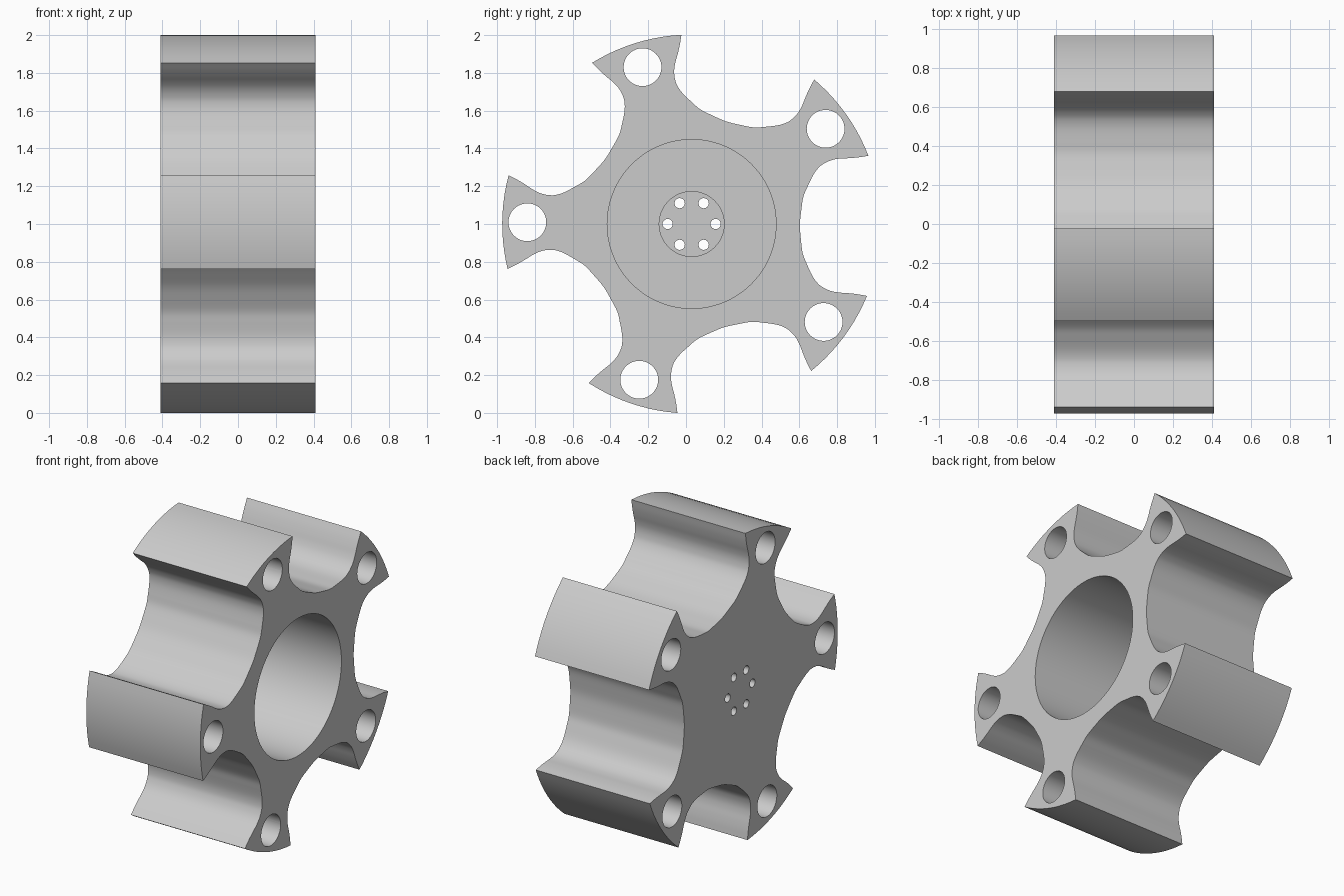
import bpy, bmesh
from math import radians, sin, cos, pi
from mathutils import Vector

default = bpy.data.objects.get("Cube")
if default:
    bpy.data.objects.remove(default, do_unlink=True)

CY, CZ = 0.03, 1.0        # hub axis, running along x
HALF = 0.41               # half the wheel width
ARMS = 5
FIRST_ARM = 35.4          # degrees
STEP = 360 / ARMS
FLOOR, RECESS = -0.29, -0.35

grey = bpy.data.materials.new("light grey")
grey.use_nodes = True
grey.diffuse_color = (0.6, 0.6, 0.6, 1)
grey.node_tree.nodes["Principled BSDF"].inputs["Base Color"].default_value = (0.6, 0.6, 0.6, 1)


def point(angle, radius, x=0.0):
    a = radians(angle)
    return Vector((x, CY + radius * cos(a), CZ + radius * sin(a)))


def prism(name, outline, x0, x1):
    """Extrude an outline in the yz plane from x0 to x1."""
    bm = bmesh.new()
    face = bm.faces.new([bm.verts.new((x0, p.y, p.z)) for p in outline])
    made = bmesh.ops.extrude_face_region(bm, geom=[face])["geom"]
    bmesh.ops.translate(bm, vec=(x1 - x0, 0, 0),
                        verts=[v for v in made if isinstance(v, bmesh.types.BMVert)])
    bmesh.ops.recalc_face_normals(bm, faces=bm.faces)
    mesh = bpy.data.meshes.new(name)
    bm.to_mesh(mesh)
    bm.free()
    obj = bpy.data.objects.new(name, mesh)
    bpy.context.collection.objects.link(obj)
    mesh.materials.append(grey)
    return obj


def cylinder(name, centre, radius, x0, x1, sides):
    ring = [centre + Vector((0, radius * cos(2 * pi * i / sides), radius * sin(2 * pi * i / sides)))
            for i in range(sides)]
    return prism(name, ring, x0, x1)


def smooth_path(pts, steps=4):
    """Catmull-Rom curve through (angle, radius) points."""
    pts = [Vector(p) for p in pts]
    ext = [2 * pts[0] - pts[1]] + pts + [2 * pts[-1] - pts[-2]]
    out = []
    for a, b, c, d in zip(ext, ext[1:], ext[2:], ext[3:]):
        for i in range(steps):
            t = i / steps
            out.append(0.5 * (2 * b + (c - a) * t + (2 * a - 5 * b + 4 * c - d) * t ** 2
                              + (3 * b - a - 3 * c + d) * t ** 3))
    return out + [pts[-1]]


# Half of a valley between two arms: degrees from its middle, and radius
half = [(0, .573), (7, .583), (14, .607), (18.5, .645), (22.5, .693), (24.6, .738),
        (25.2, .778), (25.1, .818), (24.4, .858), (23.3, .903), (22.4, .95), (21.7, 1.003)]
valley = smooth_path([(-a, r) for a, r in half[:0:-1]] + half)

# Star outline: each valley followed by the rounded tip of an arm
outline = []
tip_start, tip_r = half[-1]
tip_span = STEP - 2 * tip_start
for k in range(ARMS):
    mid = FIRST_ARM + STEP * (k - 0.5)
    outline += [point(mid + a, r) for a, r in valley]
    outline += [point(mid + tip_start + tip_span * i / 10, tip_r) for i in range(1, 10)]
wheel = prism("star_wheel", outline, -HALF, HALF)

# Bore, shallow recess in its floor, arm holes and hub bolt holes
hub = point(0, 0)
cutters = [cylinder("bore_cutter", hub, 0.447, FLOOR, 0.6, 96),
           cylinder("recess_cutter", hub, 0.172, RECESS, 0, 64)]
for k in range(ARMS):
    cutters.append(cylinder("arm_hole_cutter", point(FIRST_ARM + STEP * k, 0.87), 0.1, -0.6, 0.6, 48))
for k in range(6):
    cutters.append(cylinder("bolt_hole_cutter", point(60 * k, 0.127), 0.027, -0.6, 0, 24))

bpy.ops.object.select_all(action='DESELECT')
wheel.select_set(True)
bpy.context.view_layer.objects.active = wheel
for cutter in cutters:
    cutter.hide_render = True
    mod = wheel.modifiers.new("cut", 'BOOLEAN')
    mod.operation = 'DIFFERENCE'
    mod.solver = 'EXACT'
    mod.object = cutter
    bpy.ops.object.modifier_apply(modifier=mod.name)
    bpy.data.objects.remove(cutter, do_unlink=True)

bpy.ops.object.shade_smooth_by_angle(angle=radians(30))
